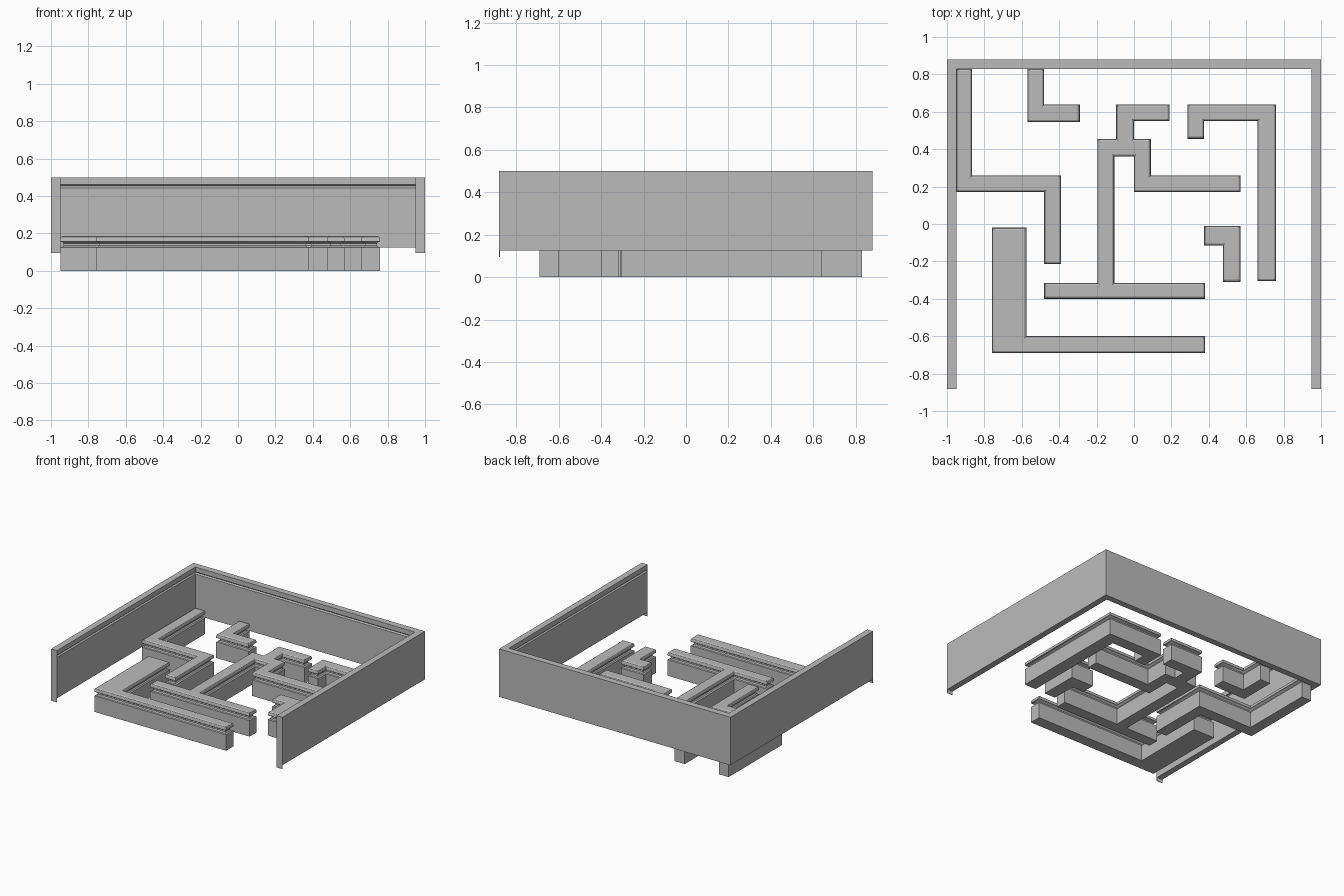
import bpy, bmesh

if "Cube" in bpy.data.objects:
    bpy.data.objects.remove(bpy.data.objects["Cube"])

grey = bpy.data.materials.new("plain grey")
grey.diffuse_color = (0.5, 0.5, 0.5, 1)
grey.use_nodes = True
grey.node_tree.nodes["Principled BSDF"].inputs["Base Color"].default_value = grey.diffuse_color


def finish(name, bm):
    bmesh.ops.recalc_face_normals(bm, faces=bm.faces)
    mesh = bpy.data.meshes.new(name)
    bm.to_mesh(mesh)
    bm.free()
    mesh.materials.append(grey)
    ob = bpy.data.objects.new(name, mesh)
    bpy.context.collection.objects.link(ob)
    bpy.ops.object.select_all(action='DESELECT')
    ob.select_set(True)
    bpy.context.view_layer.objects.active = ob
    bpy.ops.object.shade_smooth_by_angle()
    return ob


def loft(bm, rings):
    """Bridge closed rings of points and cap both ends."""
    loops = [[bm.verts.new(p) for p in ring] for ring in rings]
    n = len(loops[0])
    for a, b in zip(loops, loops[1:]):
        for i in range(n):
            j = (i + 1) % n
            bm.faces.new((a[i], a[j], b[j], b[i]))
    bm.faces.new(loops[0][::-1])
    bm.faces.new(loops[-1])


def inset(poly, d):
    """Inset a counter-clockwise right-angled outline by d."""
    out = []
    for i, (x, y) in enumerate(poly):
        px, py = poly[i - 1]
        nx, ny = poly[(i + 1) % len(poly)]
        for ex, ey in ((x - px, y - py), (nx - x, ny - y)):
            if abs(ex) > abs(ey):
                y += d if ex > 0 else -d
            else:
                x += -d if ey > 0 else d
        out.append((x, y))
    return out


# Wall section as (height, inset): plain block, rounded groove, rounded cap
SECTION = [(0, 0), (0.125, 0), (0.128, 0.011), (0.136, 0.018), (0.146, 0.018),
           (0.153, 0.011), (0.157, 0), (0.172, 0), (0.181, 0.004), (0.186, 0.012)]


def maze_wall(name, poly):
    bm = bmesh.new()
    loft(bm, [[(x, y, z) for x, y in inset(poly, d)] for z, d in SECTION])
    finish(name, bm)


# Inner maze walls
maze_wall("left_stepped_wall", [
    (-.95, .83), (-.95, .17), (-.48, .17), (-.48, -.215),
    (-.39, -.215), (-.39, .26), (-.865, .26), (-.865, .83)])
maze_wall("back_hook_wall", [
    (-.57, .83), (-.57, .545), (-.29, .545), (-.29, .64), (-.48, .64), (-.48, .83)])
maze_wall("centre_branching_wall", [
    (-.48, -.4), (.38, -.4), (.38, -.315), (-.105, -.315), (-.105, .36),
    (0, .36), (0, .17), (.57, .17), (.57, .26), (.09, .26), (.09, .455),
    (0, .455), (0, .55), (.19, .55), (.19, .64), (-.095, .64),
    (-.095, .455), (-.195, .455), (-.195, -.315), (-.48, -.315)])
maze_wall("right_hook_wall", [
    (.285, .64), (.285, .455), (.375, .455), (.375, .55),
    (.66, .55), (.66, -.305), (.76, -.305), (.76, .64)])
maze_wall("small_corner_wall", [
    (.375, -.01), (.375, -.115), (.475, -.115), (.475, -.31), (.57, -.31), (.57, -.01)])
maze_wall("front_corner_wall", [
    (-.76, -.02), (-.76, -.69), (.38, -.69), (.38, -.6), (-.575, -.6), (-.575, -.02)])

# Outer wall: section (depth inward, height) swept around three sides
profile = [(0, .125), (0, .5), (.05, .5), (.05, .462), (.042, .459),
           (.038, .453), (.042, .447), (.048, .444), (.048, .125)]
bm = bmesh.new()
loft(bm, [[(-1 + u, -.88, z) for u, z in profile],
          [(-1 + u, .88 - u, z) for u, z in profile],
          [(1 - u, .88 - u, z) for u, z in profile],
          [(1 - u, -.88, z) for u, z in profile]])
finish("outer_wall", bm)

# Thin plates closing the two front ends and dropping slightly below them
for side, name in ((-1, "left_end_plate"), (1, "right_end_plate")):
    bm = bmesh.new()
    xs = (side, side * .95)
    loft(bm, [[(xs[0], y, .096), (xs[1], y, .096), (xs[1], y, .5), (xs[0], y, .5)]
              for y in (-.881, -.878)])
    finish(name, bm)
